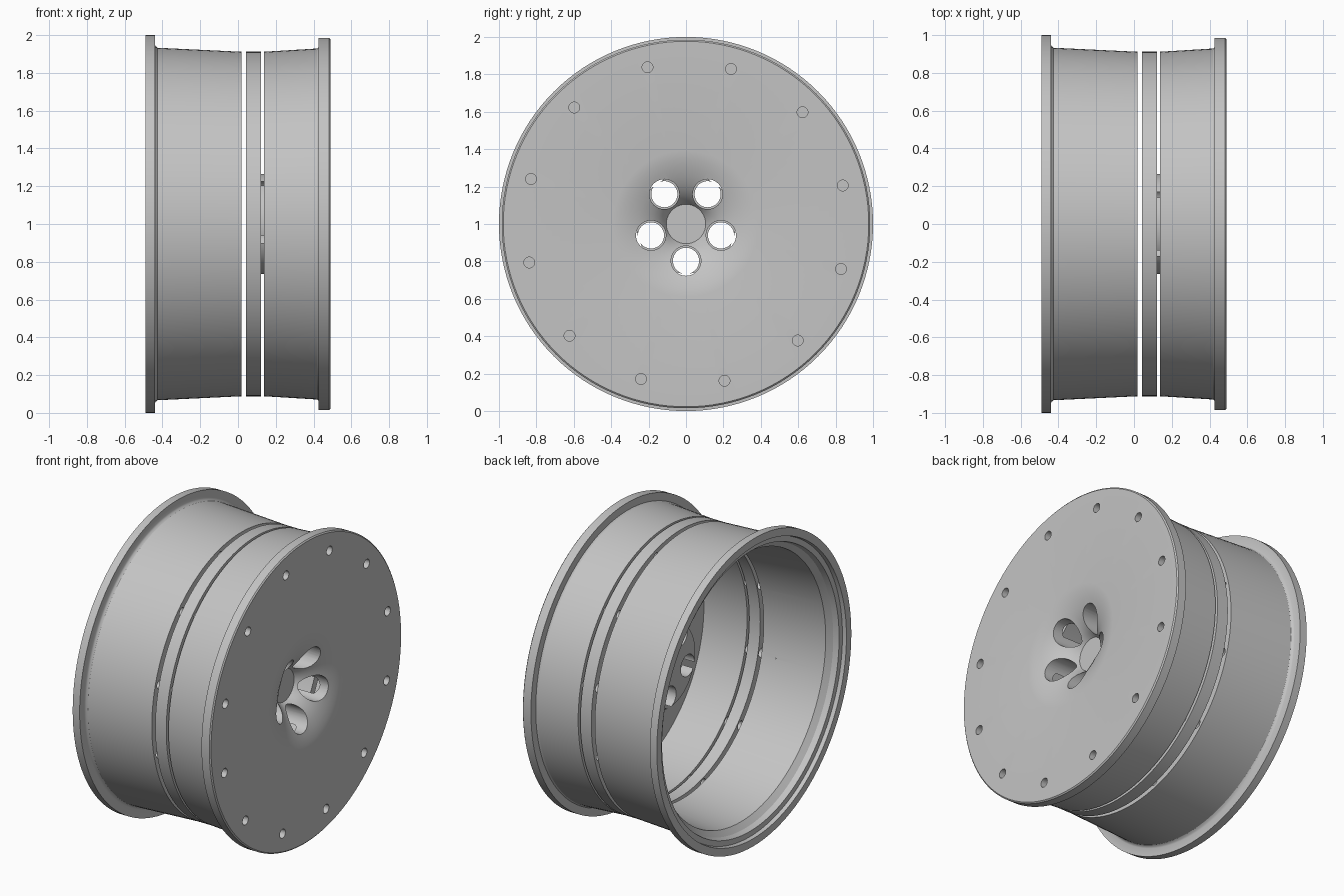
import bpy
import bmesh
from math import cos, sin, pi, radians

if "Cube" in bpy.data.objects:
    bpy.data.objects.remove(bpy.data.objects["Cube"], do_unlink=True)

grey = bpy.data.materials.new("light grey metal")
grey.use_nodes = True
grey.diffuse_color = (0.55, 0.55, 0.55, 1)
grey.node_tree.nodes["Principled BSDF"].inputs["Base Color"].default_value = (0.55, 0.55, 0.55, 1)


def lathe(bm, profile, segments, cy=0.0, cz=1.0):
    """Revolve a closed (x, radius) profile about an axis parallel to x."""
    rings = []
    for x, r in profile:
        if r == 0:
            rings.append([bm.verts.new((x, cy, cz))] * segments)
        else:
            rings.append([bm.verts.new((x, cy + r * cos(2 * pi * i / segments),
                                        cz + r * sin(2 * pi * i / segments)))
                          for i in range(segments)])
    for a, b in zip(rings, rings[1:] + rings[:1]):
        for i in range(segments):
            j = (i + 1) % segments
            corners = list(dict.fromkeys((a[i], a[j], b[j], b[i])))
            if len(corners) > 2:
                bm.faces.new(corners)


def make_object(name, bm):
    bmesh.ops.recalc_face_normals(bm, faces=bm.faces)
    mesh = bpy.data.meshes.new(name)
    bm.to_mesh(mesh)
    bm.free()
    mesh.materials.append(grey)
    obj = bpy.data.objects.new(name, mesh)
    bpy.context.collection.objects.link(obj)
    return obj


def part(name, profile, holes=()):
    """Lathe a part, then drill it; each hole set is (profile, radius, angles)."""
    bm = bmesh.new()
    lathe(bm, profile, 128)
    obj = make_object(name, bm)
    bpy.ops.object.select_all(action="DESELECT")
    bpy.context.view_layer.objects.active = obj
    obj.select_set(True)
    for hole, radius, angles in holes:
        bm = bmesh.new()
        for a in angles:
            lathe(bm, hole, 32, radius * cos(a), 1 + radius * sin(a))
        cutter = make_object("hole_cutter", bm)
        cutter.hide_render = True
        mod = obj.modifiers.new("holes", "BOOLEAN")
        mod.object = cutter
        mod.solver = "EXACT"
        bpy.ops.object.modifier_apply(modifier=mod.name)
        bpy.data.objects.remove(cutter, do_unlink=True)
    bpy.ops.object.shade_smooth_by_angle(angle=radians(30))
    return obj


def bore(x0, x1, r):
    return [(x0, 0), (x0, r), (x1, r), (x1, 0)]


bolt_angles = [radians(13.8 + 30 * k) for k in range(12)]
lug_angles = [radians(-90 + 72 * k) for k in range(5)]
BOLT_CIRCLE, BOLT_R = 0.863, 0.029

# Rear barrel with stepped bead lip and blind bolt holes
part("rear_barrel", [
    (-0.49, 0.95), (-0.49, 1.0), (-0.44, 1.0), (-0.44, 0.95), (-0.435, 0.94),
    (-0.425, 0.933), (0.018, 0.912), (0.018, 0.825), (-0.40, 0.865),
    (-0.43, 0.90), (-0.465, 0.91), (-0.465, 0.945),
], [(bore(-0.08, 0.1, BOLT_R), BOLT_CIRCLE, bolt_angles)])

# Spacer ring between the barrels
part("spacer_ring", [
    (0.043, 0.825), (0.043, 0.912), (0.122, 0.912), (0.122, 0.825),
], [(bore(0, 0.2, BOLT_R), BOLT_CIRCLE, bolt_angles)])

# Front barrel, face disc, trumpet-shaped dish and hub in one piece
part("front_disc_and_hub", [
    (0.33, 0), (0.33, 0.105), (0.362, 0.125), (0.39, 0.15), (0.415, 0.18),
    (0.437, 0.215), (0.456, 0.255), (0.472, 0.30), (0.484, 0.345), (0.49, 0.39),
    (0.49, 0.977), (0.483, 0.985), (0.427, 0.985), (0.427, 0.935), (0.418, 0.929),
    (0.138, 0.912), (0.138, 0.825), (0.445, 0.82), (0.445, 0.33), (0.42, 0.285),
    (0.38, 0.265), (0.12, 0.265), (0.12, 0),
], [
    (bore(0.1, 0.6, BOLT_R), BOLT_CIRCLE, bolt_angles),
    ([(0.05, 0), (0.05, 0.07), (0.2, 0.07), (0.2, 0.08), (0.6, 0.08), (0.6, 0)],
     0.197, lug_angles),
])
